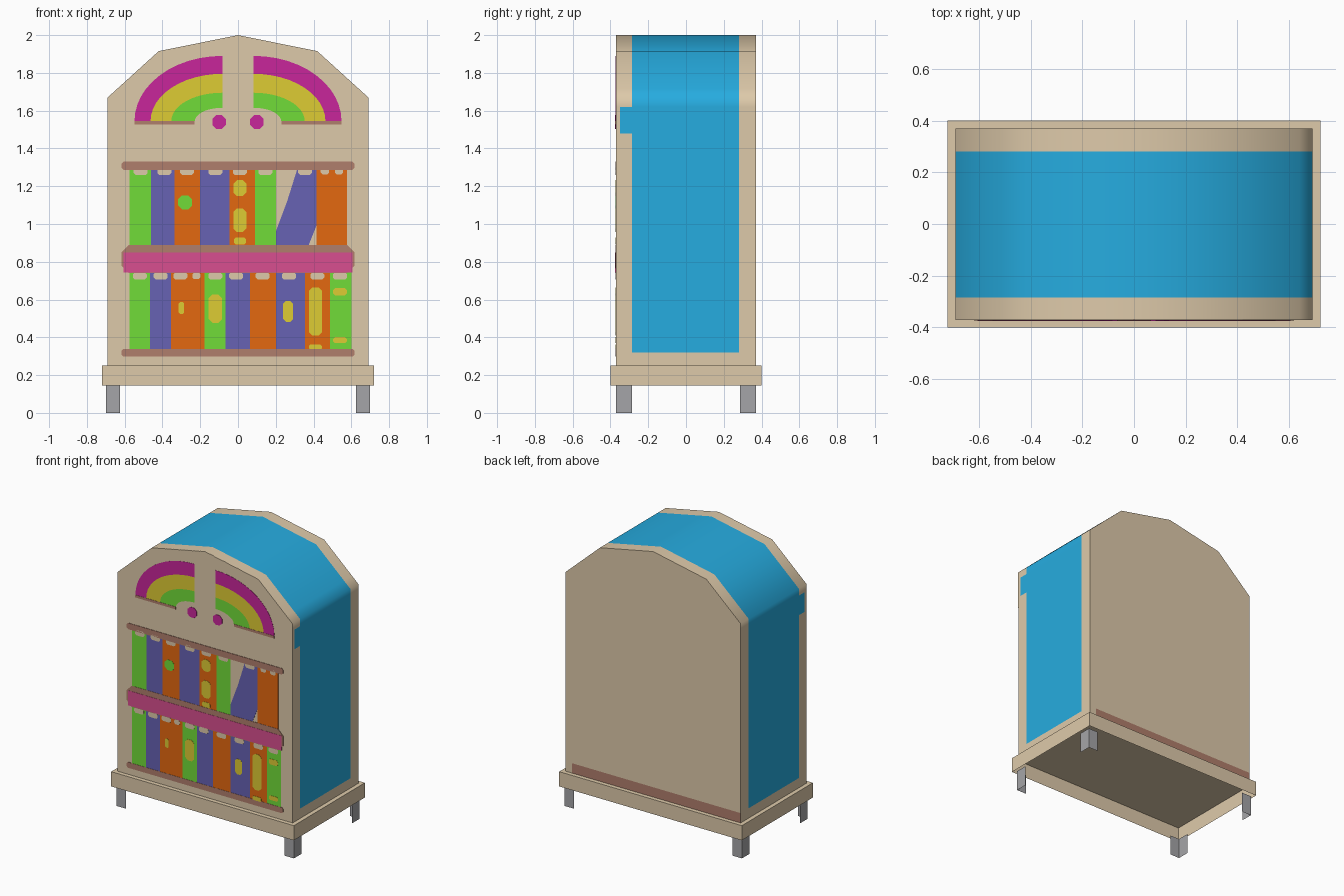
import bpy, bmesh, math

cube = bpy.data.objects.get("Cube")
if cube:
    bpy.data.objects.remove(cube, do_unlink=True)


def material(name, rgb):
    lin = [((c / 255 + 0.055) / 1.055) ** 2.4 for c in rgb] + [1]
    m = bpy.data.materials.new(name)
    m.use_nodes = True
    m.diffuse_color = lin
    m.node_tree.nodes["Principled BSDF"].inputs["Base Color"].default_value = lin
    return m


TAN = material("tan wood", (222, 202, 170))
BLUE = material("bright blue", (38, 172, 224))
BROWN = material("rose brown", (176, 126, 108))
PINK = material("shelf pink", (216, 78, 144))
MAGENTA = material("magenta", (200, 38, 155))
YELLOW = material("yellow", (222, 204, 52))
GREEN = material("lime green", (113, 220, 56))
PURPLE = material("violet", (103, 98, 180))
ORANGE = material("orange", (228, 104, 16))
GREY = material("leg grey", (165, 165, 168))

FRONT = -0.37


def finish(name, bm, *mats):
    me = bpy.data.meshes.new(name)
    bmesh.ops.recalc_face_normals(bm, faces=bm.faces)
    bm.to_mesh(me)
    bm.free()
    ob = bpy.data.objects.new(name, me)
    bpy.context.collection.objects.link(ob)
    for m in mats:
        me.materials.append(m)
    return ob


def prism(pts, y0, y1):
    """Extrude an xz outline from y0 to y1."""
    bm = bmesh.new()
    face = bm.faces.new([bm.verts.new((x, y0, z)) for x, z in pts])
    ext = bmesh.ops.extrude_face_region(bm, geom=[face])["geom"]
    verts = [g for g in ext if isinstance(g, bmesh.types.BMVert)]
    bmesh.ops.translate(bm, verts=verts, vec=(0, y1 - y0, 0))
    return bm


def plate(name, pts, mat, layer):
    return finish(name, prism(pts, FRONT + 0.001, FRONT - 0.0016 * layer), mat)


def rect(x0, x1, z0, z1):
    return [(x0, z0), (x1, z0), (x1, z1), (x0, z1)]


def chamfered(x, z, hw, hh):
    """Rectangle with clipped corners around a centre."""
    c = min(hw, hh) * 0.55
    corner = [(hw, hh - c), (hw - c, hh)]
    q = corner + [(-a, b) for a, b in reversed(corner)]
    q += [(-a, -b) for a, b in q]
    return [(x + a, z + b) for a, b in q]


# Arched cabinet body, coloured by region
half = [(0.69, 0.25), (0.69, 1.67), (0.42, 1.915)]
outline = half + [(0, 2.0)] + [(-x, z) for x, z in reversed(half)]
bm = prism(outline, FRONT, 0.37)
for axis, at in ((1, -0.35), (1, -0.285), (1, 0.28), (2, 0.32),
                 (2, 1.48), (2, 1.62), (0, 0.64)):
    co, no = [0, 0, 0], [0, 0, 0]
    co[axis], no[axis] = at, 1
    bmesh.ops.bisect_plane(bm, geom=bm.verts[:] + bm.edges[:] + bm.faces[:],
                           plane_co=co, plane_no=no)
bm.normal_update()
bmesh.ops.delete(bm, geom=[f for f in bm.faces
                           if f.calc_center_median().z < 0.251], context="FACES_ONLY")
bmesh.ops.recalc_face_normals(bm, faces=bm.faces)
for f in bm.faces:
    c = f.calc_center_median()
    if abs(f.normal.y) < 0.5:
        band = -0.285 < c.y < 0.28 and c.z > 0.32
        tab = -0.35 < c.y < -0.285 and 1.48 < c.z < 1.62
        f.material_index = 1 if band or tab else 0
    elif f.normal.y > 0.5 and c.z < 0.32 and c.x < 0.64:
        f.material_index = 2
body = finish("cabinet_body", bm, TAN, BLUE, BROWN)
bpy.context.view_layer.objects.active = body
body.select_set(True)
bpy.ops.object.shade_smooth_by_angle(angle=math.radians(50))
body.select_set(False)

# Plinth, hollow underneath
bm = bmesh.new()
bmesh.ops.create_cube(bm, size=1)
for v in bm.verts:
    v.co = (v.co.x * 1.44, v.co.y * 0.8, 0.145 if v.co.z < 0 else 0.25)
bm.normal_update()
bmesh.ops.delete(bm, geom=[f for f in bm.faces if f.normal.z < -0.5], context="FACES_ONLY")
finish("plinth", bm, TAN)

# Angle-strip legs
for sx, side in ((1, "left"), (-1, "right")):
    for sy, end in ((-1, "front"), (1, "back")):
        bm = bmesh.new()
        path = [(0.625, 0.37), (0.70, 0.37), (0.70, 0.285)]
        cols = [[bm.verts.new((sx * x, sy * y, z)) for z in (0, 0.145)] for x, y in path]
        for a, b in zip(cols, cols[1:]):
            bm.faces.new((a[0], b[0], b[1], a[1]))
        finish(f"{end}_{side}_leg", bm, GREY)


# Doors with fan windows and knobs
def arc(rx, rz, n=12):
    return [(0.083 + rx * math.cos(t), 1.545 + rz * math.sin(t))
            for t in (math.pi / 2 * i / n for i in range(n + 1))]


radii = [(0.465, 0.345), (0.38, 0.25), (0.27, 0.15), (0.145, 0.07)]
bands = [("outer", MAGENTA), ("middle", YELLOW), ("inner", GREEN)]
for s, side in ((1, "left"), (-1, "right")):
    def flip(pts):
        return [(s * x, z) for x, z in pts]
    door = [(0.002, 1.4), (0.69, 1.4), (0.69, 1.67), (0.42, 1.915), (0.002, 1.999)]
    plate(f"{side}_door", flip(door), TAN, 1)
    for i, (label, mat) in enumerate(bands):
        ring = arc(*radii[i]) + arc(*radii[i + 1])[::-1]
        plate(f"{side}_window_{label}_band", flip(ring), mat, 2)
    plate(f"{side}_window_sill", flip(rect(0.23, 0.548, 1.528, 1.546)), BROWN, 3)
    plate(f"{side}_knob", flip(chamfered(0.1, 1.54, 0.036, 0.036)), MAGENTA, 3)

# Shelves
for name, z, hh, mat, layer in (("top_rail", 1.308, 0.022, BROWN, 2),
                                ("middle_shelf", 0.815, 0.075, BROWN, 2),
                                ("shelf_edge", 0.797, 0.053, PINK, 3),
                                ("bottom_rail", 0.318, 0.02, BROWN, 2)):
    if mat is PINK:
        plate(name, rect(-0.605, 0.605, z - hh, z + hh), mat, layer)
    else:
        plate(name, chamfered(0, z, 0.618, hh), mat, layer)


# Books: consecutive spines sharing edges
def book_row(name, edges, colours, z0, z1):
    for i, mat in enumerate(colours):
        if mat:
            plate(f"{name}_book_{i + 1}", rect(edges[i], edges[i + 1], z0, z1), mat, 1)


book_row("upper", [-0.575, -0.46, -0.335, -0.2, -0.045, 0.09, 0.2, 0.415, 0.577],
         [GREEN, PURPLE, ORANGE, PURPLE, ORANGE, GREEN, None, ORANGE], 0.89, 1.295)
book_row("lower", [-0.575, -0.465, -0.355, -0.178, -0.065, 0.064, 0.2, 0.355, 0.487, 0.6],
         [GREEN, PURPLE, ORANGE, GREEN, PURPLE, ORANGE, PURPLE, ORANGE, GREEN], 0.335, 0.742)
plate("leaning_book", [(0.2, 0.89), (0.375, 0.89), (0.415, 0.99), (0.415, 1.295),
                       (0.315, 1.295), (0.26, 1.12), (0.2, 0.96)], PURPLE, 1)

# Notches between the book tops and the shelf above
for row, z, xs in (("upper", 1.279, [-0.515, -0.39, -0.27, -0.12, 0.01, 0.145, 0.355]),
                   ("lower", 0.725, [-0.52, -0.41, -0.305, -0.12, -0.01, 0.13, 0.27, 0.42, 0.54])):
    for x in xs:
        plate(f"{row}_book_notch", chamfered(x, z, 0.037, 0.019), TAN, 2)
for x, z in ((0.46, 1.28), (0.535, 1.28), (-0.22, 0.725)):
    plate("small_book_notch", chamfered(x, z, 0.022, 0.017), TAN, 2)

# Emblems on the spines
plate("round_emblem", chamfered(-0.28, 1.115, 0.037, 0.037), GREEN, 2)
for x, z, hw, hh in ((0.01, 1.19, 0.035, 0.042), (0.01, 1.02, 0.035, 0.062),
                     (0.01, 0.91, 0.032, 0.019), (-0.3, 0.555, 0.014, 0.032),
                     (-0.12, 0.552, 0.035, 0.075), (0.265, 0.537, 0.026, 0.055),
                     (0.41, 0.537, 0.035, 0.128), (0.41, 0.348, 0.034, 0.015),
                     (0.54, 0.642, 0.036, 0.02), (0.54, 0.385, 0.036, 0.016)):
    plate("spine_emblem", chamfered(x, z, hw, hh), YELLOW, 2)
